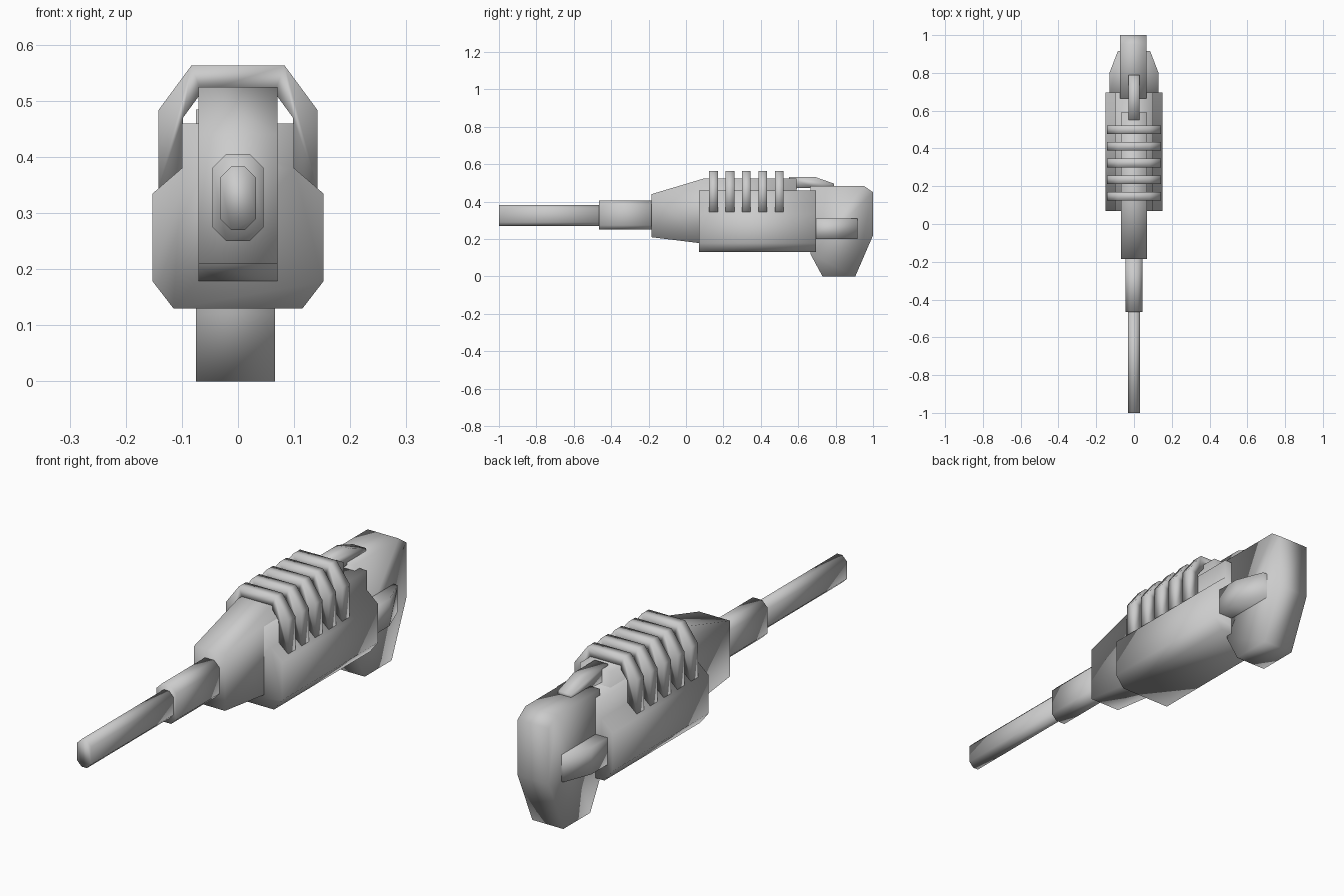
import bpy
import bmesh

cube = bpy.data.objects.get("Cube")
if cube:
    bpy.data.objects.remove(cube)

grey = bpy.data.materials.new("plain grey")
grey.use_nodes = True
colour = (0.6, 0.6, 0.6, 1)
grey.diffuse_color = colour
grey.node_tree.nodes["Principled BSDF"].inputs["Base Color"].default_value = colour


def prism(name, outline, start, end, axis):
    """Extrude an outline along x (points are y, z), y (x, z) or z (x, y)."""
    place = {"x": lambda a, b, t: (t, a, b),
             "y": lambda a, b, t: (a, t, b),
             "z": lambda a, b, t: (a, b, t)}[axis]
    bm = bmesh.new()
    rings = [[bm.verts.new(place(a, b, t)) for a, b in outline] for t in (start, end)]
    for ring in rings:
        bm.faces.new(ring)
    n = len(outline)
    for i in range(n):
        j = (i + 1) % n
        bm.faces.new((rings[0][i], rings[0][j], rings[1][j], rings[1][i]))
    bmesh.ops.recalc_face_normals(bm, faces=bm.faces)
    mesh = bpy.data.meshes.new(name)
    bm.to_mesh(mesh)
    bm.free()
    mesh.materials.append(grey)
    mesh.shade_smooth()
    obj = bpy.data.objects.new(name, mesh)
    bpy.context.collection.objects.link(obj)
    return obj


def mirrored(half):
    """Complete a right-hand half outline across x = 0."""
    return half + [(-x, z) for x, z in reversed(half)]


def octagon(w, low, high, c):
    return mirrored([(w - c, low), (w, low + c), (w, high - c), (w - c, high)])


# Barrel: thin tip in a thicker collar
prism("barrel_tip", octagon(0.032, 0.27, 0.383, 0.02), -1.0, -0.44, "y")
prism("barrel_collar", octagon(0.045, 0.25, 0.405, 0.024), -0.465, -0.17, "y")

# Tapered neck that runs back as a spine above the body
prism("neck", [(-0.185, 0.21), (0.1, 0.175), (0.59, 0.175), (0.59, 0.525),
               (0.1, 0.525), (-0.185, 0.44)], -0.07, 0.07, "x")

# Main body with chamfered belly and narrower top
prism("body", mirrored([(0.115, 0.13), (0.152, 0.178), (0.152, 0.335),
                        (0.1, 0.38), (0.1, 0.46)]), 0.07, 0.695, "y")

# Five arched ribs straddling the body
arch = mirrored([(0.098, 0.345), (0.142, 0.345), (0.142, 0.483), (0.083, 0.563)])
arch += [(-0.065, 0.515), (-0.098, 0.47)][::-1] + [(0.065, 0.515), (0.098, 0.47)]
for i in range(5):
    y = 0.147 + i * 0.088
    prism(f"rib_{i + 1}", arch, y - 0.023, y + 0.023, "y")

# Rear stock
prism("stock", [(0.665, 0.485), (0.95, 0.485), (1.0, 0.45), (1.0, 0.22),
                (0.905, 0), (0.73, 0), (0.665, 0.12)], -0.075, 0.066, "x")

# Lugs joining body and stock on both sides
prism("side_lugs", mirrored([(0.13, 0.66), (0.13, 0.8), (0.085, 0.917)]),
      0.2, 0.31, "z")

# Link bridging the spine and the stock
prism("top_link", [(0.55, 0.47), (0.55, 0.532), (0.69, 0.532), (0.79, 0.497),
                   (0.79, 0.475), (0.68, 0.475)], -0.03, 0.03, "x")
